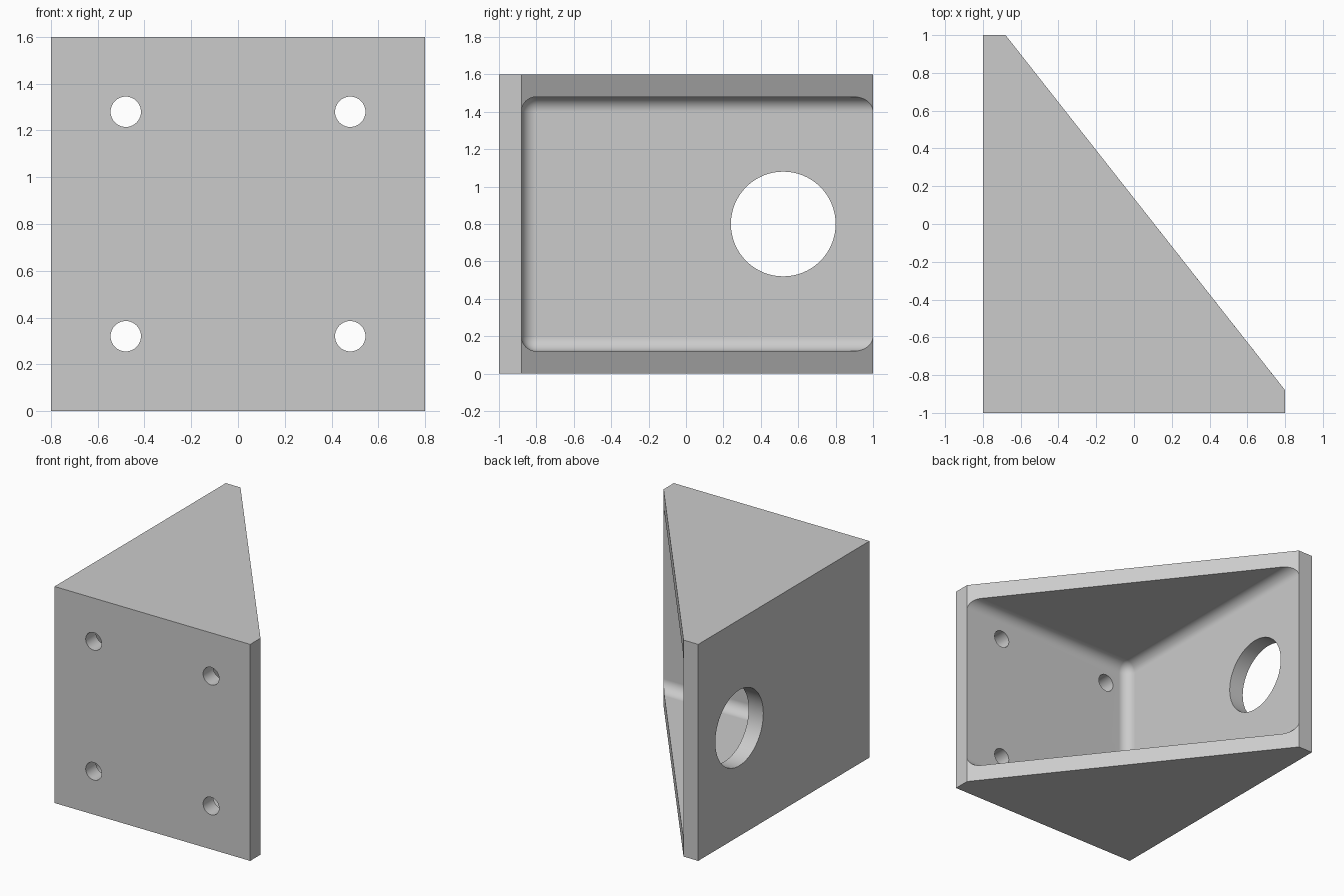
import bpy
import bmesh
import math
from mathutils import Matrix, Vector

if "Cube" in bpy.data.objects:
    bpy.data.objects.remove(bpy.data.objects["Cube"], do_unlink=True)

WALL, HEIGHT, FILLET = 0.12, 1.6, 0.08
LEFT, RIGHT, FRONT, BACK = -0.8, 0.8, -1.0, 1.0

grey = bpy.data.materials.new("plain grey")
grey.use_nodes = True
colour = (0.6, 0.6, 0.6, 1)
grey.diffuse_color = colour
grey.node_tree.nodes["Principled BSDF"].inputs["Base Color"].default_value = colour


def make_object(name, bm):
    bmesh.ops.recalc_face_normals(bm, faces=bm.faces)
    mesh = bpy.data.meshes.new(name)
    bm.to_mesh(mesh)
    bm.free()
    mesh.materials.append(grey)
    obj = bpy.data.objects.new(name, mesh)
    bpy.context.collection.objects.link(obj)
    return obj


def cylinder(name, radius, centre, axis):
    bm = bmesh.new()
    turn = Vector((0, 0, 1)).rotation_difference(Vector(axis)).to_matrix().to_4x4()
    bmesh.ops.create_cone(bm, cap_ends=True, segments=64, radius1=radius, radius2=radius,
                          depth=3 * WALL, matrix=Matrix.Translation(centre) @ turn)
    return make_object(name, bm)


# Solid wedge from its plan outline
bm = bmesh.new()
outline = [(LEFT, FRONT), (RIGHT, FRONT), (RIGHT, FRONT + WALL), (LEFT + WALL, BACK), (LEFT, BACK)]
base = bm.faces.new([bm.verts.new((x, y, 0)) for x, y in outline])
top = bmesh.ops.extrude_face_region(bm, geom=[base])["geom"]
bmesh.ops.translate(bm, vec=(0, 0, HEIGHT), verts=[v for v in top if isinstance(v, bmesh.types.BMVert)])
bracket = make_object("angle_bracket", bm)

# Rounded pocket, open on the sloping side
low = Vector((LEFT + WALL, FRONT + WALL, WALL))
high = Vector((2, 2, HEIGHT - WALL))
bm = bmesh.new()
bmesh.ops.create_cube(bm, size=1, matrix=Matrix.Translation((low + high) / 2)
                      @ Matrix.Diagonal((high - low).to_4d()))
bmesh.ops.bevel(bm, geom=bm.edges[:], offset=FILLET, offset_type='OFFSET', segments=10,
                profile=0.5, affect='EDGES', clamp_overlap=True)
cutters = [make_object("pocket_cutter", bm)]

# Four bolt holes in the front plate and one large hole in the side plate
for x in (-0.48, 0.48):
    for z in (0.32, 1.28):
        cutters.append(cylinder("bolt_hole_cutter", 0.065, (x, FRONT + WALL / 2, z), (0, 1, 0)))
cutters.append(cylinder("large_hole_cutter", 0.28, (LEFT + WALL / 2, 0.52, HEIGHT / 2), (1, 0, 0)))

# Cut everything out of the wedge
bpy.ops.object.select_all(action='DESELECT')
bracket.select_set(True)
bpy.context.view_layer.objects.active = bracket
for cutter in cutters:
    cutter.hide_render = True
    cut = bracket.modifiers.new(cutter.name, 'BOOLEAN')
    cut.operation = 'DIFFERENCE'
    cut.solver = 'EXACT'
    cut.object = cutter
    bpy.ops.object.modifier_apply(modifier=cut.name)
    bpy.data.objects.remove(cutter, do_unlink=True)

# Smooth fillets and holes, flat walls
bpy.ops.object.shade_smooth_by_angle(angle=math.radians(30))
weighted = bracket.modifiers.new("flat_walls", 'WEIGHTED_NORMAL')
weighted.keep_sharp = True
